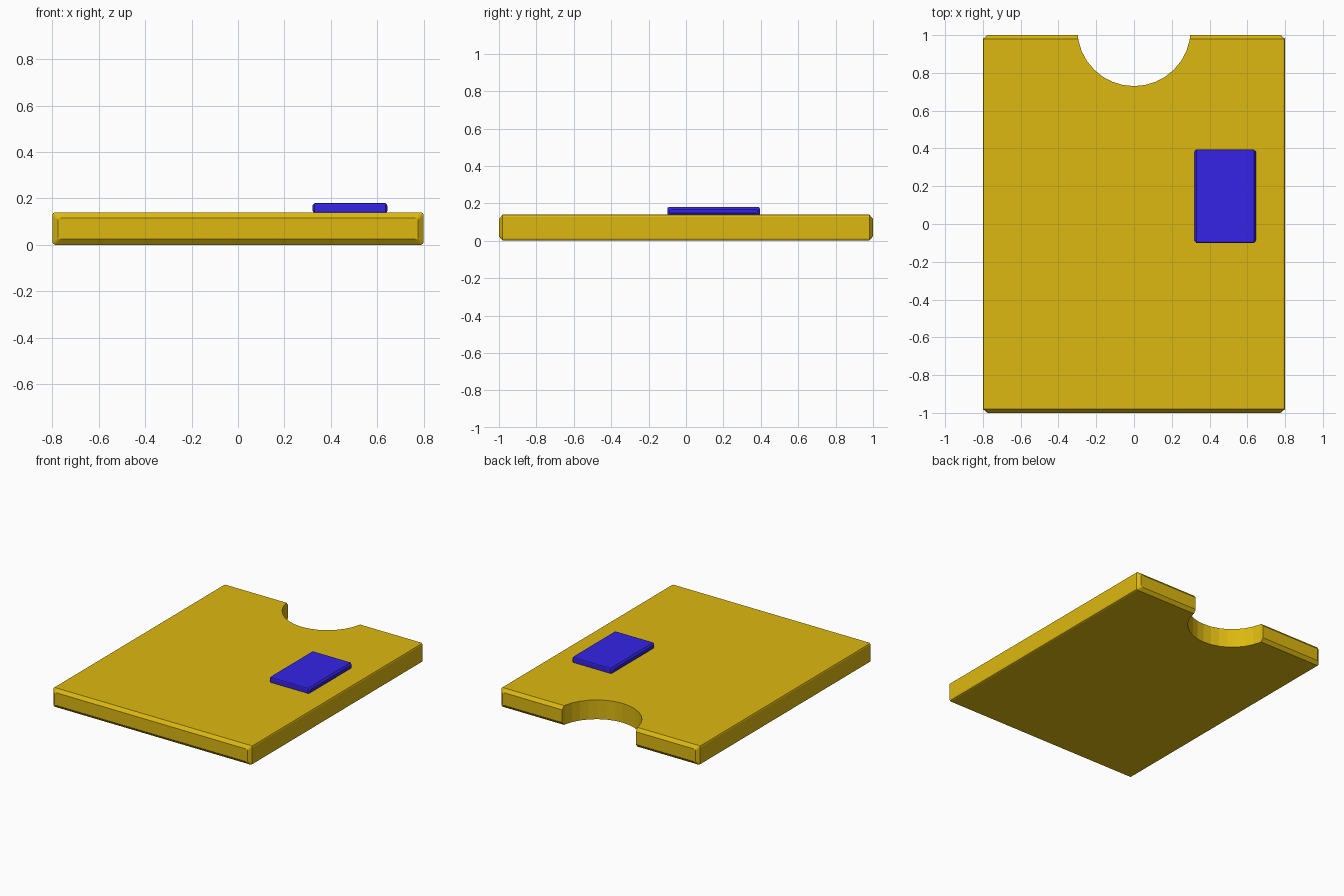
import bpy, bmesh
from mathutils import Vector

if "Cube" in bpy.data.objects:
    bpy.data.objects.remove(bpy.data.objects["Cube"])


def material(name, color):
    m = bpy.data.materials.new(name)
    m.diffuse_color = (*color, 1)
    m.use_nodes = True
    m.node_tree.nodes["Principled BSDF"].inputs["Base Color"].default_value = m.diffuse_color
    return m


def slab(name, lo, hi, axis, edge, inset, depth, mat):
    """Box with finely bevelled long edges and chamfered end faces along axis."""
    mid = (Vector(lo) + Vector(hi)) / 2
    half = (Vector(hi) - Vector(lo)) / 2
    bm = bmesh.new()
    bmesh.ops.create_cube(bm, size=2)
    for v in bm.verts:
        v.co = Vector([v.co[i] * half[i] for i in range(3)])
    # Round the long edges
    long_edges = [e for e in bm.edges
                  if abs((e.verts[0].co - e.verts[1].co)[axis]) > 1e-4]
    bmesh.ops.bevel(bm, geom=long_edges, offset=edge, segments=2, profile=0.5,
                    affect='EDGES')
    # Extrude each end into a chamfer
    bm.normal_update()
    for f in [f for f in bm.faces if abs(f.normal[axis]) > 0.99]:
        sign = 1 if f.normal[axis] > 0 else -1
        for v in f.verts:
            v.co[axis] = sign * (half[axis] - depth)
        cap = bmesh.ops.extrude_discrete_faces(bm, faces=[f])["faces"][0]
        for v in cap.verts:
            for i in range(3):
                v.co[i] *= 1 - inset / half[i]
            v.co[axis] = sign * half[axis]
    bmesh.ops.recalc_face_normals(bm, faces=bm.faces)
    bmesh.ops.translate(bm, verts=bm.verts, vec=mid)
    me = bpy.data.meshes.new(name)
    bm.to_mesh(me)
    bm.free()
    ob = bpy.data.objects.new(name, me)
    bpy.context.collection.objects.link(ob)
    me.materials.append(mat)
    return ob


yellow = material("yellow", (0.72, 0.48, 0.005))
blue = material("blue", (0.035, 0.017, 0.8))

# Main plate
plate = slab("plate", (-0.8, -1, 0), (0.8, 1, 0.14), 1, 0.012, 0.024, 0.02, yellow)

# Round notch in the back edge
bpy.ops.mesh.primitive_cylinder_add(vertices=32, radius=0.3, depth=1,
                                    location=(0, 1.03, 0.07))
cutter = bpy.context.object
cutter.name = "notch_cutter"
cutter.data.materials.append(yellow)
cutter.hide_render = True
cut = plate.modifiers.new("notch", 'BOOLEAN')
cut.object = cutter
cut.operation = 'DIFFERENCE'
cut.solver = 'EXACT'
bpy.context.view_layer.objects.active = plate
bpy.ops.object.modifier_apply(modifier=cut.name)
bpy.data.objects.remove(cutter)

# Raised pad on the top
slab("raised_pad", (0.32, -0.1, 0.135), (0.645, 0.395, 0.18), 0, 0.008, 0.012, 0.01, blue)
